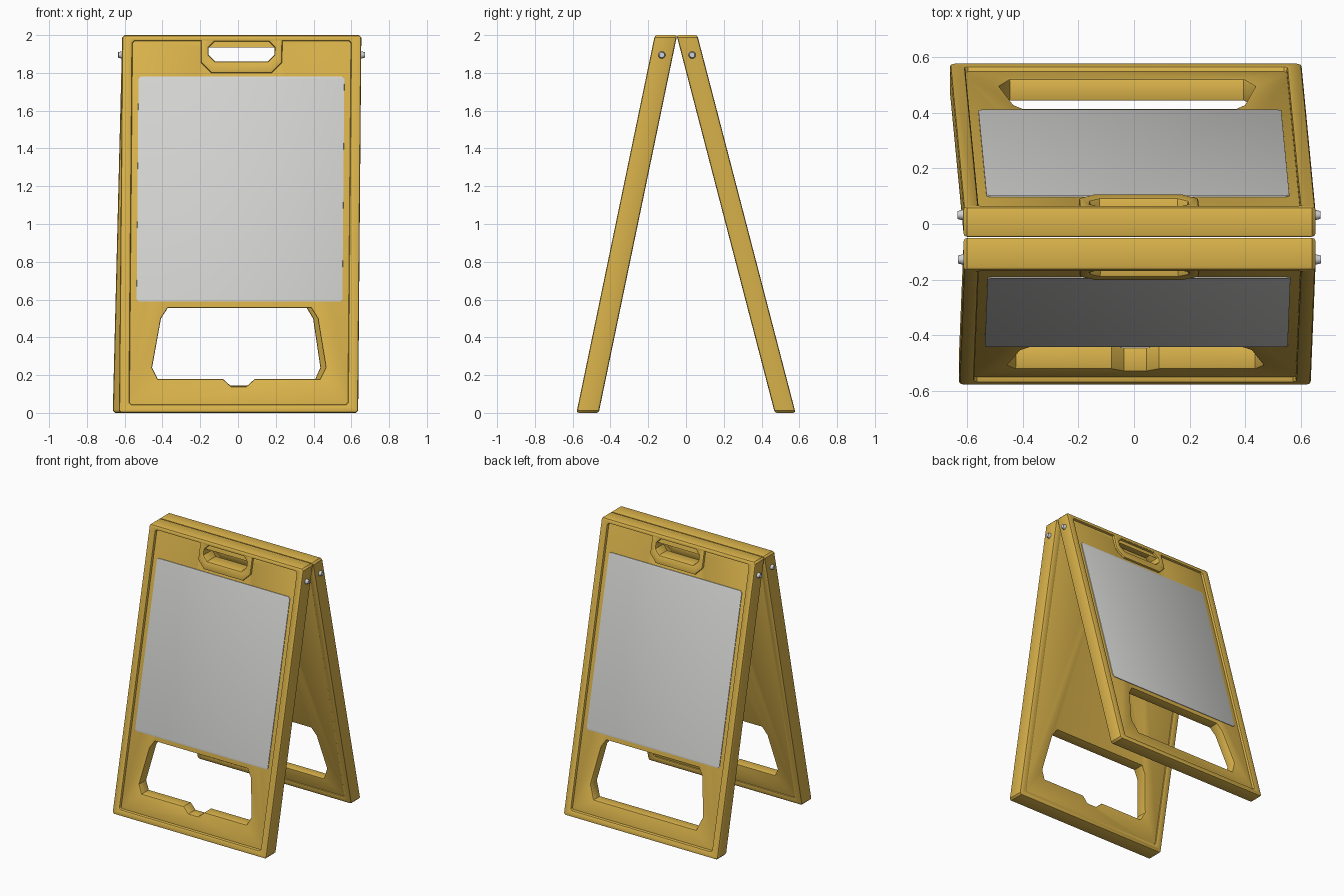
import bpy, bmesh, math
from mathutils import Matrix

if "Cube" in bpy.data.objects:
    bpy.data.objects.remove(bpy.data.objects["Cube"])


def material(name, rgb):
    m = bpy.data.materials.new(name)
    m.diffuse_color = (*rgb, 1)
    m.use_nodes = True
    m.node_tree.nodes["Principled BSDF"].inputs["Base Color"].default_value = m.diffuse_color
    return m


YELLOW = material("yellow plastic", (0.70, 0.45, 0.07))
SHEET = material("light grey sheet", (0.66, 0.66, 0.65))
BOLT = material("grey bolt", (0.62, 0.64, 0.68))

# Per side: outer face y and x shift, each as (at z=0, at z=2), then thickness, inward sign
SIDES = {
    "front": dict(y=(-0.58, -0.165), x=(0.003, 0.02), thick=0.118, inward=1),
    "back": dict(y=(0.58, 0.06), x=(-0.03, 0.02), thick=0.11, inward=-1),
}


def lean(side, x, z, depth):
    """Place a flat panel point (x, z, depth behind the outer face) on the leaning board."""
    s = z / 2
    y = side["y"][0] * (1 - s) + side["y"][1] * s
    return (x + side["x"][0] * (1 - s) + side["x"][1] * s, y + side["inward"] * depth, z)


def box(hw, z0, z1, c=0.0, cb=None):
    """Rectangle outline with chamfered corners (c top, cb bottom)."""
    cb = c if cb is None else cb
    pts = [(hw, z1 - c), (hw - c, z1), (c - hw, z1), (-hw, z1 - c),
           (-hw, z0 + cb), (cb - hw, z0), (hw - cb, z0), (hw, z0 + cb)]
    return [p for i, p in enumerate(pts) if p != pts[i - 1]]


def plate(name, side, loops, d0, d1, bevel, mat):
    """Filled outline with holes, extruded from depth d0 to d1 and leaned into place."""
    cu = bpy.data.curves.new(name, 'CURVE')
    cu.dimensions = '2D'
    cu.fill_mode = 'BOTH'
    cu.extrude = (d1 - d0) / 2 - bevel
    cu.bevel_depth = bevel
    cu.bevel_resolution = 1
    cu.offset = -bevel
    for pts in loops:
        sp = cu.splines.new('POLY')
        sp.points.add(len(pts) - 1)
        for p, (x, z) in zip(sp.points, pts):
            p.co = (x, z, 0, 1)
        sp.use_cyclic_u = True
    tmp = bpy.data.objects.new(name + "_outline", cu)
    bpy.context.collection.objects.link(tmp)
    dg = bpy.context.evaluated_depsgraph_get()
    me = bpy.data.meshes.new_from_object(tmp.evaluated_get(dg))
    bpy.data.objects.remove(tmp)
    bpy.data.curves.remove(cu)
    bm = bmesh.new()
    bm.from_mesh(me)
    bmesh.ops.remove_doubles(bm, verts=bm.verts, dist=1e-5)
    for v in bm.verts:
        v.co = lean(side, v.co.x, v.co.y, v.co.z + (d0 + d1) / 2)
    bmesh.ops.recalc_face_normals(bm, faces=bm.faces)
    finish(name, bm, mat, me)


def finish(name, bm, mat, me=None):
    me = me or bpy.data.meshes.new(name)
    bm.to_mesh(me)
    bm.free()
    me.name = name
    me.materials.clear()
    me.materials.append(mat)
    me.shade_smooth()
    me.set_sharp_from_angle(angle=math.radians(32))
    bpy.context.collection.objects.link(bpy.data.objects.new(name, me))


# Leg openings: the front one has a small notch in its lower edge
UPPER = [(-0.46, 0.24), (-0.415, 0.50), (-0.38, 0.555), (0.38, 0.555), (0.415, 0.50), (0.46, 0.24)]
OPENING = {
    "front": UPPER + [(0.43, 0.18), (0.085, 0.18), (0.04, 0.14),
                      (-0.04, 0.14), (-0.085, 0.18), (-0.43, 0.18)],
    "back": UPPER + [(0.42, 0.145), (-0.42, 0.145)],
}

for label, side in SIDES.items():
    t = side["thick"]
    # raised outer rim
    plate(label + "_rim", side, [box(0.633, 0, 2, 0.012), box(0.578, 0.045, 1.968, 0.01)],
          0, t, 0.012, YELLOW)
    # recessed board with leg opening and hand hole
    plate(label + "_board", side,
          [box(0.61, 0.02, 1.985), OPENING[label], box(0.19, 1.85, 1.97, 0.04)],
          0.02, t - 0.01, 0.008, YELLOW)
    # raised collar around the hand hole
    plate(label + "_handle_collar", side,
          [box(0.215, 1.80, 1.985, 0.01, 0.055), box(0.175, 1.86, 1.965, 0.03, 0.035)],
          0.003, t - 0.003, 0.01, YELLOW)
    # message sheet
    plate(label + "_sheet", side, [box(0.545, 0.59, 1.78, 0.012)], 0.015, 0.022, 0.001, SHEET)
    # hinge bolts on both edges
    for word, sx in (("left", -1), ("right", 1)):
        bm = bmesh.new()
        bmesh.ops.create_cone(bm, cap_ends=True, segments=12, radius1=0.022, radius2=0.014,
                              depth=0.03)
        loc = lean(side, sx * 0.638, 1.895, t / 2)
        bm.transform(Matrix.Translation(loc) @ Matrix.Rotation(sx * math.pi / 2, 4, 'Y'))
        finish(f"{label}_{word}_hinge_bolt", bm, BOLT)
